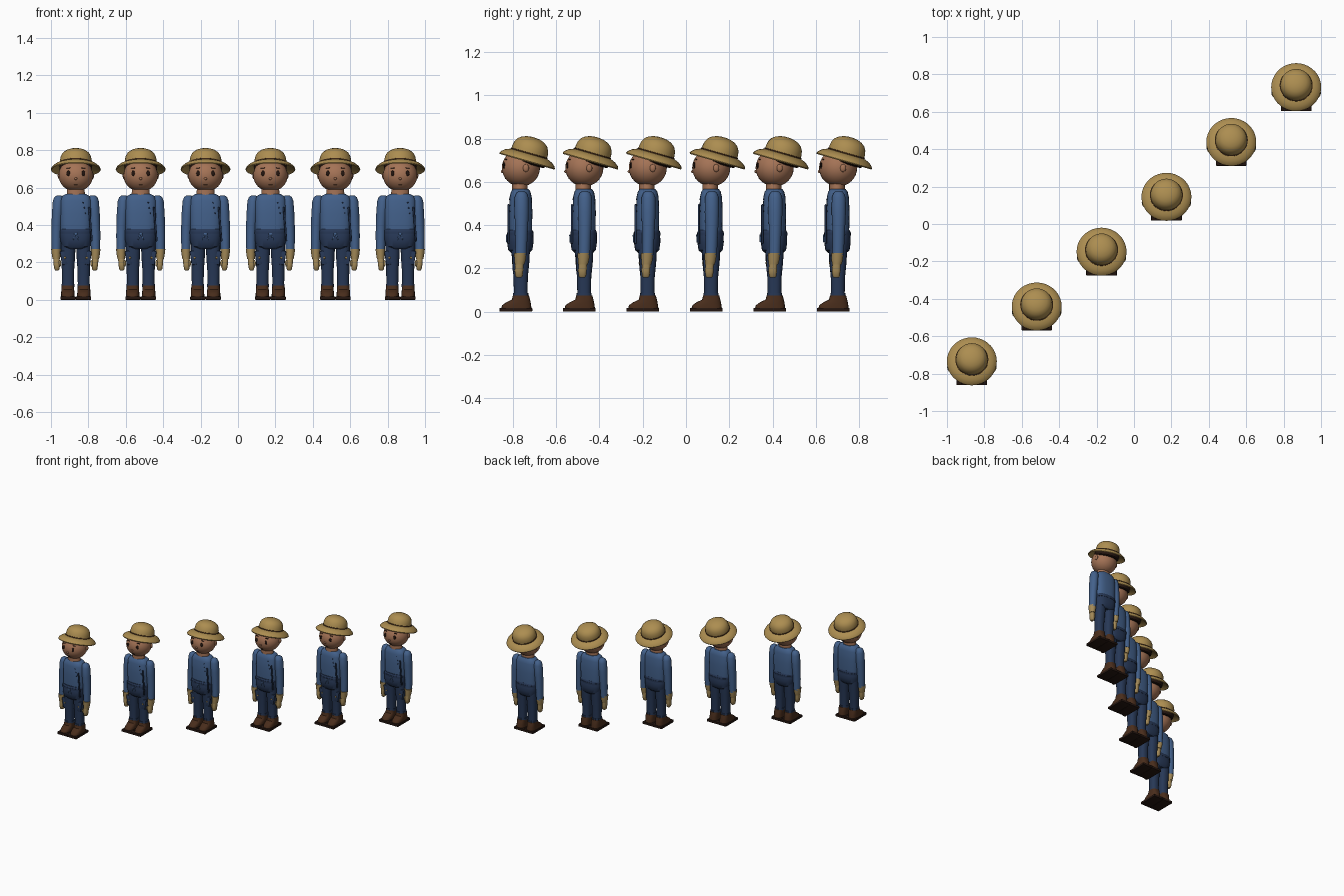
import bpy, bmesh, math
from mathutils import Matrix, Vector

if "Cube" in bpy.data.objects:
    bpy.data.objects.remove(bpy.data.objects["Cube"])

parts = []
SIDES = ((-1, "left"), (1, "right"))


def material(name, *rgb):
    m = bpy.data.materials.new(name)
    m.diffuse_color = (*[c ** 2.2 for c in rgb], 1)   # display colour to linear
    m.use_nodes = True
    m.node_tree.nodes["Principled BSDF"].inputs["Base Color"].default_value = m.diffuse_color
    return m


straw = material("straw", .67, .55, .32)
ribbon = material("ribbon", .30, .20, .13)
skin = material("skin", .64, .45, .34)
dark = material("dark", .16, .11, .09)
blue = material("blue_cloth", .27, .38, .54)
navy = material("navy_cloth", .17, .23, .34)
glove = material("glove", .64, .54, .35)
leather = material("leather", .29, .19, .13)


def finish(name, bm, mat):
    bmesh.ops.recalc_face_normals(bm, faces=bm.faces)
    me = bpy.data.meshes.new(name)
    bm.to_mesh(me)
    bm.free()
    me.materials.append(mat)
    ob = bpy.data.objects.new(name, me)
    bpy.context.collection.objects.link(ob)
    bpy.context.view_layer.objects.active = ob
    bpy.ops.object.select_all(action='DESELECT')
    ob.select_set(True)
    bpy.ops.object.shade_smooth_by_angle(angle=math.radians(40))
    parts.append(ob)
    return ob


def loft(name, rings, mat, power=2.0, n=24, matrix=None, closed=False):
    """Stack of superellipse rings: (cx, cy, z, rx, ry)."""
    bm = bmesh.new()
    loops = []
    for cx, cy, z, rx, ry in rings:
        loop = []
        for i in range(n):
            c, s = math.cos(2 * math.pi * i / n), math.sin(2 * math.pi * i / n)
            loop.append(bm.verts.new((
                cx + rx * math.copysign(abs(c) ** (2 / power), c),
                cy + ry * math.copysign(abs(s) ** (2 / power), s), z)))
        loops.append(loop)
    pairs = list(zip(loops, loops[1:]))
    if closed:
        pairs.append((loops[-1], loops[0]))
    for a, b in pairs:
        for i in range(n):
            j = (i + 1) % n
            bm.faces.new((a[i], a[j], b[j], b[i]))
    if not closed:
        bm.faces.new(loops[0])
        bm.faces.new(loops[-1])
    if matrix:
        bmesh.ops.transform(bm, matrix=matrix, verts=bm.verts)
    return finish(name, bm, mat)


def ball(name, loc, size, mat, seg=16):
    bm = bmesh.new()
    bmesh.ops.create_uvsphere(bm, u_segments=seg, v_segments=max(6, seg // 2), radius=1)
    bmesh.ops.transform(bm, verts=bm.verts,
                        matrix=Matrix.Translation(loc) @ Matrix.Diagonal((*size, 1)))
    return finish(name, bm, mat)


def box(name, loc, size, mat, roll=0, bevel=.004):
    bm = bmesh.new()
    bmesh.ops.create_cube(bm, size=1)
    bmesh.ops.scale(bm, vec=size, verts=bm.verts)
    bmesh.ops.bevel(bm, geom=bm.edges[:], offset=min(bevel, min(size) * .4),
                    segments=2, affect='EDGES', profile=.5)
    bmesh.ops.transform(bm, verts=bm.verts,
                        matrix=Matrix.Translation(loc) @ Matrix.Rotation(roll, 4, 'Y'))
    return finish(name, bm, mat)


# straw hat, tipped backwards
tilt = Matrix.Translation((0, .037, .703)) @ Matrix.Rotation(math.radians(-16), 4, 'X')


def turned(name, profile, mat, closed=False):
    return loft(name, [(0, 0, z, r, r) for r, z in profile], mat, n=36,
                matrix=tilt, closed=closed)


turned("hat_brim", [(.07, .030), (.09, .027), (.112, .018), (.128, .005), (.1335, -.005),
                    (.131, -.010), (.124, -.004), (.108, .006), (.09, .013), (.07, .016)],
       straw, closed=True)
turned("hat_crown", [(.086, .018), (.085, .045), (.081, .065), (.071, .083), (.054, .096),
                     (.032, .104), (.012, .107), (.002, .107)], straw)
turned("hat_ribbon", [(.088, .022), (.0885, .032), (.086, .033)], ribbon)
turned("hair_band", [(.080, -.018), (.087, -.012), (.087, .016), (.07, .018)], dark)

# head and neck
HC, HR = Vector((0, .007, .665)), Vector((.092, .088, .086))
ball("head", HC, HR, skin, 32)
loft("neck", [(0, .002, .545, .05, .036), (0, .002, .60, .046, .036)], skin)


def face_y(x, z):
    return HC.y - HR.y * math.sqrt(max(0, 1 - (x / HR.x) ** 2 - ((z - HC.z) / HR.z) ** 2))


for s, side in SIDES:
    ball(side + "_eye", (s * .040, face_y(.040, .676), .676), (.010, .005, .015), dark)
    box(side + "_eyebrow", (s * .040, face_y(.040, .704), .704), (.024, .008, .004), dark, s * .05)
    ball(side + "_ear", (s * .089, .030, .664), (.008, .014, .018), skin)
ball("nose", (0, face_y(0, .648), .648), (.008, .007, .007), skin)
box("mouth", (0, face_y(0, .615), .615), (.020, .005, .004), ribbon)

# shirt and apron
loft("shirt", [(0, .006, .29, .075, .045), (0, .006, .36, .082, .052), (0, .006, .46, .084, .054),
               (0, .006, .53, .083, .051), (0, .006, .555, .073, .045),
               (0, .006, .567, .052, .036)], blue, 2.7, 32)
loft("apron", [(0, .004, .272, .055, .042), (0, .004, .285, .074, .056),
               (0, .004, .32, .084, .061), (0, .004, .37, .085, .060),
               (0, .004, .378, .080, .055)], navy, 2.6, 32)
loft("waist_belt", [(0, .004, .352, .086, .062), (0, .004, .366, .086, .062)], navy, 2.6, 32)
box("apron_knot", (0, -.058, .352), (.018, .010, .012), blue)
for s, side in SIDES:
    box(side + "_apron_tie", (s * .009, -.059, .335), (.005, .006, .030), blue, -s * .4)
box("side_strap", (.078, -.050, .405), (.010, .010, .185), navy, -.08)
for k in range(3):
    ball("button_%d" % k, (.040 + .006 * k, -.045, .52 - .028 * k), (.004, .003, .004), navy, 10)

for s, side in SIDES:
    # sleeve with rounded shoulder
    loft(side + "_arm", [(s * .090, .010, .558, .012, .012), (s * .091, .010, .549, .024, .024),
                         (s * .093, .010, .528, .030, .032), (s * .098, .010, .46, .030, .033),
                         (s * .102, .010, .40, .028, .030), (s * .104, .009, .34, .027, .028),
                         (s * .105, .007, .262, .024, .026)], blue)
    # work gloves
    loft(side + "_glove_cuff", [(s * .104, .001, .218, .020, .022), (s * .105, .003, .24, .023, .026),
                                (s * .106, .004, .272, .026, .029)], glove)
    loft(side + "_hand", [(s * .101, -.002, .158, .009, .011), (s * .101, -.002, .164, .014, .017),
                          (s * .102, -.002, .19, .017, .020),
                          (s * .104, 0, .222, .017, .019)], glove, 2.6)
    ball(side + "_thumb", (s * .085, -.010, .195), (.007, .009, .018), glove)
    # trousers with pockets
    loft(side + "_leg", [(s * .042, .006, .055, .031, .031), (s * .042, .006, .16, .033, .033),
                         (s * .041, .006, .23, .037, .040), (s * .040, .006, .31, .039, .044)],
         navy, 2.4)
    loft(side + "_trouser_cuff", [(s * .042, .006, .070, .034, .035),
                                  (s * .042, .006, .086, .034, .035)], navy, 2.4)
    box(side + "_pocket", (s * .064, -.022, .225), (.032, .018, .075), navy, s * .15)
    ball(side + "_pocket_stud", (s * .058, -.032, .225), (.006, .003, .006), glove, 10)
    # boots
    loft(side + "_boot", [(s * .043, -.014, .016, .036, .070), (s * .043, -.013, .030, .036, .067),
                          (s * .043, -.004, .044, .035, .056), (s * .043, .007, .056, .034, .042),
                          (s * .043, .007, .076, .033, .037)], leather, 2.8)
    box(side + "_boot_strap", (s * .043, -.030, .040), (.060, .014, .009), ribbon, 0)
    # squared soles meeting at the middle
    box(side + "_boot_sole", (s * .041, -.016, .009), (.082, .151, .018), dark, 0, .003)

# six identical figures along a diagonal
originals = list(parts)
for i in range(6):
    offset = Vector((-.867 + .3468 * i, -.77 + .2932 * i, 0))
    for ob in originals:
        if i == 5:
            target = ob
        else:
            target = ob.copy()
            bpy.context.collection.objects.link(target)
        target.location = offset
